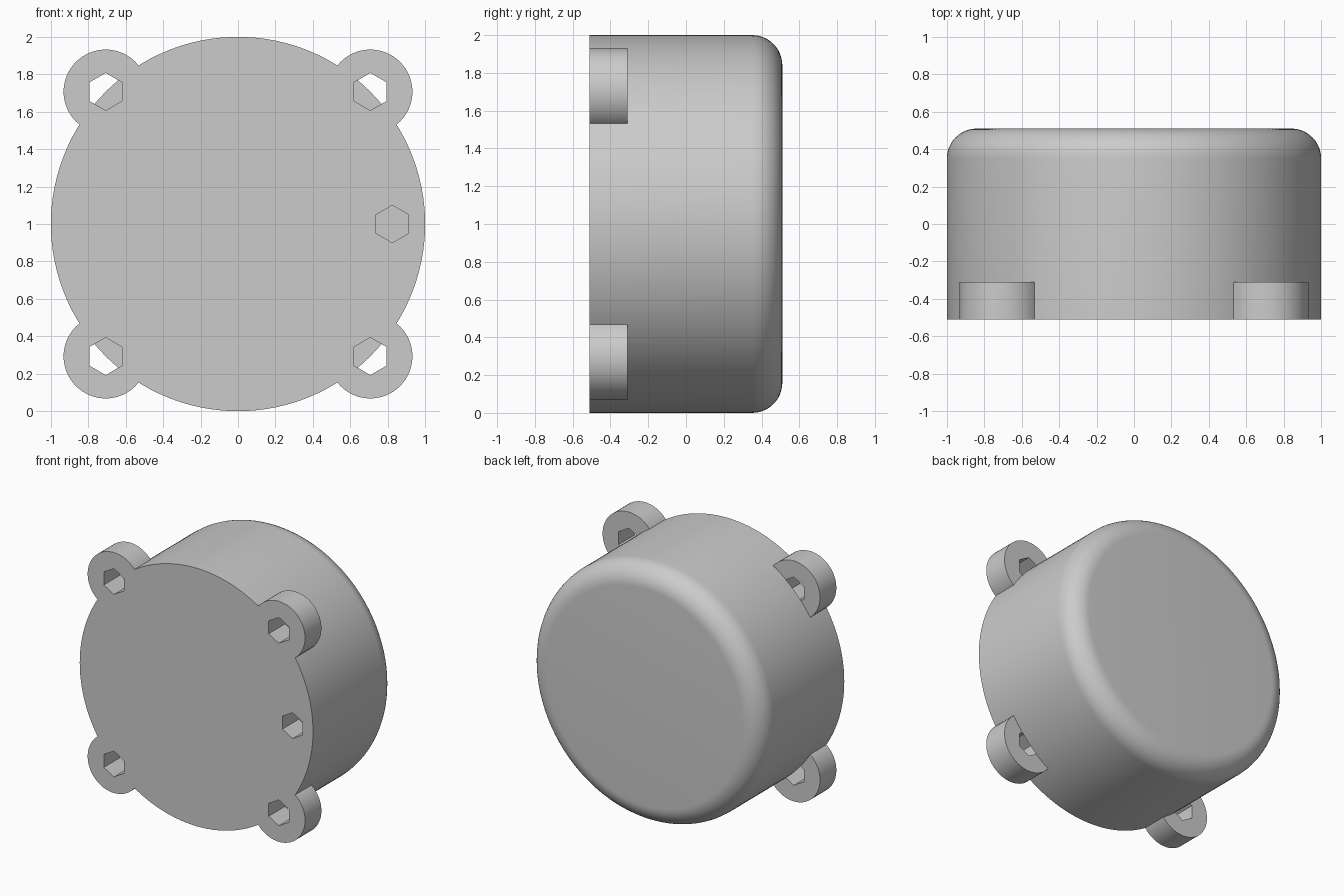
import bpy, bmesh, math
from mathutils import Matrix, Vector

if "Cube" in bpy.data.objects:
    bpy.data.objects.remove(bpy.data.objects["Cube"])

FRONT, BACK, EAR_BACK = -0.51, 0.51, -0.31
FILLET = 0.16
DIAG = math.sqrt(0.5)
CORNERS = [(sx * DIAG, 1 + sz * DIAG) for sx in (-1, 1) for sz in (-1, 1)]

grey = bpy.data.materials.new("light_grey")
grey.diffuse_color = (0.6, 0.6, 0.6, 1)
grey.use_nodes = True
grey.node_tree.nodes["Principled BSDF"].inputs["Base Color"].default_value = grey.diffuse_color


def make_object(name, bm):
    bmesh.ops.recalc_face_normals(bm, faces=bm.faces)
    mesh = bpy.data.meshes.new(name)
    bm.to_mesh(mesh)
    bm.free()
    mesh.materials.append(grey)
    obj = bpy.data.objects.new(name, mesh)
    bpy.context.collection.objects.link(obj)
    return obj


def prisms(name, centres, radius, sides, y0, y1):
    """Prisms along y with a vertex pointing up, joined in one object."""
    bm = bmesh.new()
    for x, z in centres:
        ring = [bm.verts.new((x + radius * math.sin(2 * math.pi * i / sides), y0,
                              z + radius * math.cos(2 * math.pi * i / sides)))
                for i in range(sides)]
        face = bm.faces.new(ring)
        ext = bmesh.ops.extrude_face_region(bm, geom=[face], use_keep_orig=True)
        moved = [v for v in ext["geom"] if isinstance(v, bmesh.types.BMVert)]
        bmesh.ops.translate(bm, verts=moved, vec=(0, y1 - y0, 0))
    return make_object(name, bm)


# Round body: profile (radius, y) spun about the y axis, rounded at the back
profile = [(1.0, FRONT)]
for i in range(13):
    a = math.pi / 2 * i / 12
    profile.append((1 - FILLET + FILLET * math.cos(a), BACK - FILLET + FILLET * math.sin(a)))
SEG = 128
bm = bmesh.new()
rings = [[bm.verts.new((r * math.sin(2 * math.pi * i / SEG), y,
                        1 + r * math.cos(2 * math.pi * i / SEG))) for i in range(SEG)]
         for r, y in profile]
for a, b in zip(rings, rings[1:]):
    for i in range(SEG):
        j = (i + 1) % SEG
        bm.faces.new((a[i], a[j], b[j], b[i]))
bm.faces.new(rings[0])
bm.faces.new(rings[-1])
body = make_object("round_housing", bm)

# Mounting ears and hexagonal sockets
ears = prisms("mounting_ears", CORNERS, 0.225, 64, FRONT, EAR_BACK)
sockets = prisms("hex_socket_cutters", CORNERS + [(0.825, 1.0)], 0.1, 6,
                 FRONT - 0.1, EAR_BACK + 0.0005)

for helper, op in ((ears, 'UNION'), (sockets, 'DIFFERENCE')):
    mod = body.modifiers.new(helper.name, 'BOOLEAN')
    mod.object, mod.operation, mod.solver = helper, op, 'EXACT'

# Bake the booleans and drop the helpers
graph = bpy.context.evaluated_depsgraph_get()
baked = bpy.data.meshes.new_from_object(body.evaluated_get(graph))
body.modifiers.clear()
body.data = baked
for helper in (ears, sockets):
    bpy.data.objects.remove(helper)

bpy.context.view_layer.objects.active = body
body.select_set(True)
bpy.ops.object.shade_smooth_by_angle(angle=math.radians(30))
